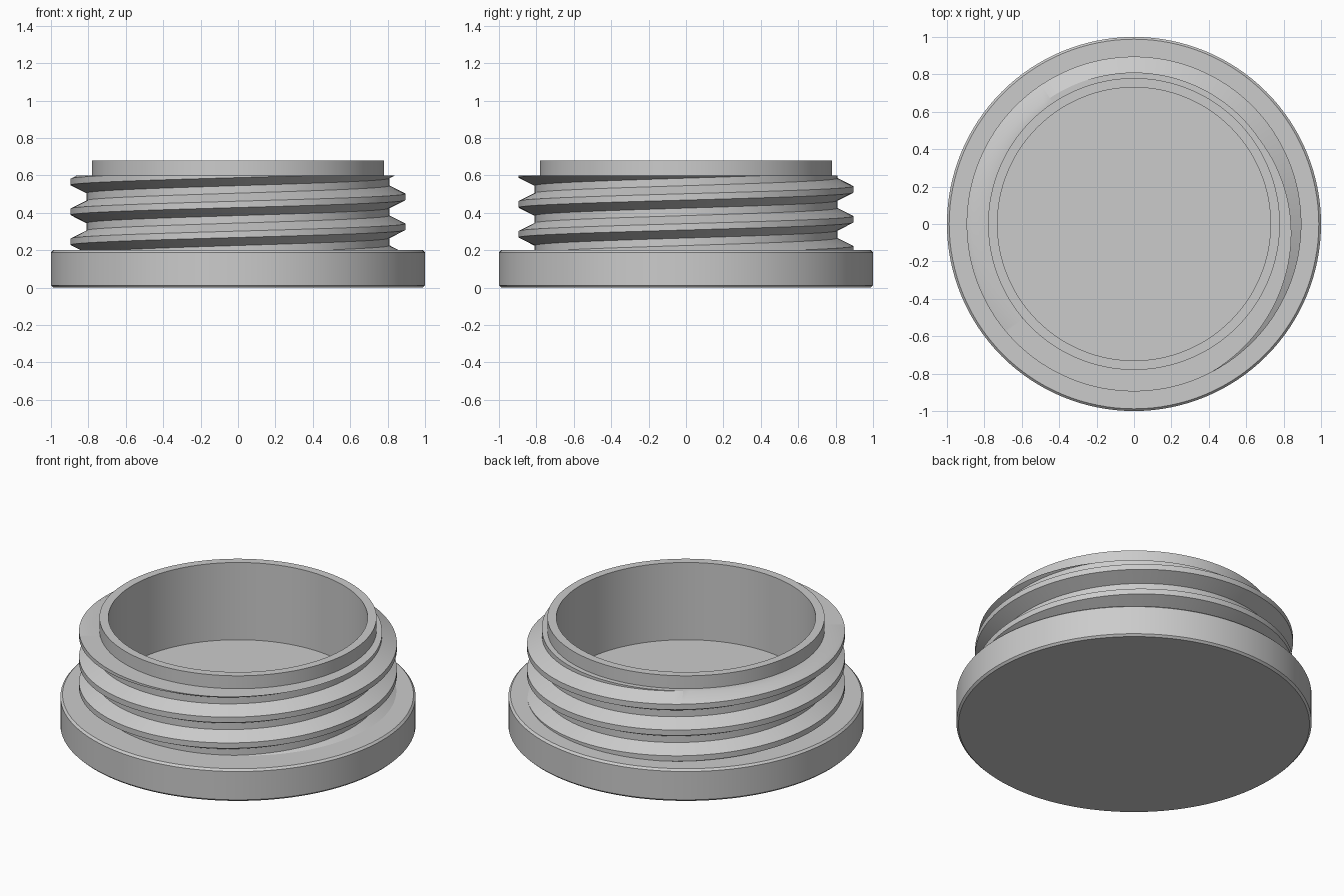
import bpy, bmesh, math

SEGMENTS = 128
PITCH = 0.16
ROOT, CREST = 0.81, 0.895
FLANGE_TOP, THREAD_TOP, RIM_TOP = 0.2, 0.6, 0.68
NECK, BORE = 0.78, 0.73

cube = bpy.data.objects.get("Cube")
if cube:
    bpy.data.objects.remove(cube, do_unlink=True)

grey = bpy.data.materials.new("plain grey")
colour = (0.6, 0.6, 0.6, 1)
grey.use_nodes = True
grey.diffuse_color = colour
grey.node_tree.nodes["Principled BSDF"].inputs["Base Color"].default_value = colour


def sweep(profile, rise=0.0):
    """Turn a radius/height profile once about z, climbing by rise."""
    bm = bmesh.new()
    columns = []
    for i in range(SEGMENTS + 1):
        a = math.tau * i / SEGMENTS
        lift = rise * i / SEGMENTS
        columns.append([bm.verts.new((r * math.cos(a), r * math.sin(a), z + lift))
                        for r, z in profile])
    for left, right in zip(columns, columns[1:]):
        for j in range(len(profile) - 1):
            bm.faces.new((left[j], right[j], right[j + 1], left[j + 1]))
    bmesh.ops.remove_doubles(bm, verts=bm.verts[:], dist=1e-5)
    return bm


def finish(name, bm):
    mesh = bpy.data.meshes.new(name)
    bm.to_mesh(mesh)
    bm.free()
    mesh.materials.append(grey)
    mesh.shade_smooth()
    mesh.set_sharp_from_angle(angle=math.radians(30))
    obj = bpy.data.objects.new(name, mesh)
    bpy.context.collection.objects.link(obj)


# Wide flange with small chamfers
bevel = 0.012
finish("flange", sweep([(0, 0), (1 - bevel, 0), (1, bevel), (1, FLANGE_TOP - bevel),
                        (1 - bevel, FLANGE_TOP), (ROOT - 0.01, FLANGE_TOP)]))

# Plain neck, rim, bore and floor
finish("neck_and_bore", sweep([(NECK, THREAD_TOP), (NECK, RIM_TOP), (BORE, RIM_TOP),
                               (BORE, FLANGE_TOP), (0, FLANGE_TOP)]))

# Helical thread with flat crests and roots, trimmed at both ends
flat, flank = 0.017, 0.06
profile = []
for k in range(-1, 5):
    z = 0.165 + k * PITCH
    profile += [(ROOT, z - flank), (CREST, z - flat), (CREST, z + flat), (ROOT, z + flank)]
thread = sweep(profile, PITCH)
for height, side in ((FLANGE_TOP, -1), (THREAD_TOP, 1)):
    bmesh.ops.bisect_plane(thread, geom=thread.verts[:] + thread.edges[:] + thread.faces[:],
                           plane_co=(0, 0, height), plane_no=(0, 0, side), clear_outer=True)

# Shoulder from the trimmed thread in to the neck
cut = [e for e in thread.edges
       if e.is_boundary and all(abs(v.co.z - THREAD_TOP) < 1e-4 for v in e.verts)]
ring = bmesh.ops.extrude_edge_only(thread, edges=cut)["geom"]
for v in (g for g in ring if isinstance(g, bmesh.types.BMVert)):
    scale = NECK / math.hypot(v.co.x, v.co.y)
    v.co.x *= scale
    v.co.y *= scale
shoulder = [g for g in ring if isinstance(g, bmesh.types.BMFace)]
for f in shoulder:
    f.normal_update()
bmesh.ops.reverse_faces(thread, faces=[f for f in shoulder if f.normal.z < 0])
finish("thread", thread)
